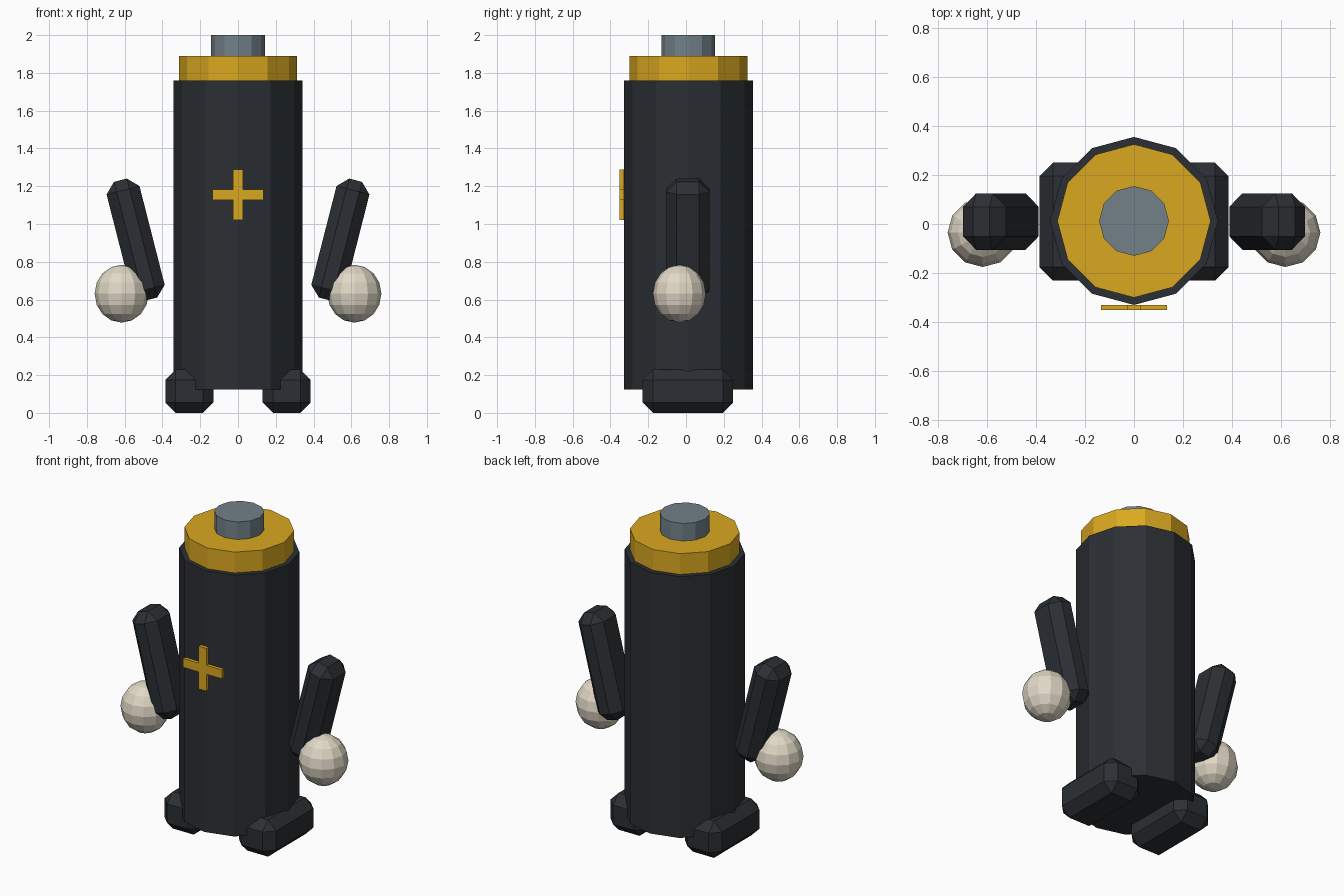
import bpy, bmesh
from math import radians
from mathutils import Matrix, Vector

if "Cube" in bpy.data.objects:
    bpy.data.objects.remove(bpy.data.objects["Cube"])

CY = 0.0125  # depth centre of the body


def material(name, rgb):
    m = bpy.data.materials.new(name)
    m.diffuse_color = (*rgb, 1)
    m.use_nodes = True
    m.node_tree.nodes["Principled BSDF"].inputs["Base Color"].default_value = m.diffuse_color
    return m


DARK = material("charcoal", (0.024, 0.028, 0.033))
GOLD = material("gold", (0.70, 0.39, 0.014))
STEEL = material("steel", (0.17, 0.22, 0.25))
IVORY = material("ivory", (0.75, 0.69, 0.57))


def finish(bm, name, mat, matrix=Matrix()):
    bm.transform(matrix)
    bmesh.ops.recalc_face_normals(bm, faces=bm.faces)
    me = bpy.data.meshes.new(name)
    bm.to_mesh(me)
    bm.free()
    me.materials.append(mat)
    ob = bpy.data.objects.new(name, me)
    bpy.context.collection.objects.link(ob)
    return ob


def drum(name, mat, radius, z0, z1):
    bm = bmesh.new()
    bmesh.ops.create_cone(bm, cap_ends=True, segments=12, radius1=radius,
                          radius2=radius, depth=z1 - z0)
    finish(bm, name, mat, Matrix.Translation((0, CY, (z0 + z1) / 2)))


def chamfered_box(name, mat, size, loc, tilt=0.0, chamfer=0.055):
    bm = bmesh.new()
    bmesh.ops.create_cube(bm, size=1)
    bmesh.ops.scale(bm, vec=Vector(size), verts=bm.verts)
    bmesh.ops.bevel(bm, geom=bm.edges[:], offset=chamfer, segments=1,
                    affect='EDGES')
    finish(bm, name, mat,
           Matrix.Translation(loc) @ Matrix.Rotation(tilt, 4, 'Y'))


def ball(name, mat, radii, loc):
    bm = bmesh.new()
    bmesh.ops.create_uvsphere(bm, u_segments=12, v_segments=8, radius=1)
    finish(bm, name, mat,
           Matrix.Translation(loc) @ Matrix.Diagonal((*radii, 1)))


# Body, collar and end cap
drum("body", DARK, 0.342, 0.125, 1.76)
drum("collar", GOLD, 0.312, 1.76, 1.89)
drum("end_cap", STEEL, 0.142, 1.89, 2.0)

# Plus sign on the front, extruded from its outline
a, b = 0.0275, 0.134
corner = [(b, a), (a, a), (a, b)]
outline = []
for _ in range(4):
    outline += corner
    corner = [(-z, x) for x, z in corner]
bm = bmesh.new()
face = bm.faces.new([bm.verts.new((x, -0.351, 1.155 + z)) for x, z in outline])
ext = bmesh.ops.extrude_face_region(bm, geom=[face], use_keep_orig=True)
bmesh.ops.translate(bm, vec=(0, 0.022, 0),
                    verts=[v for v in ext["geom"] if isinstance(v, bmesh.types.BMVert)])
finish(bm, "plus_sign", GOLD)

# Feet, arms and hands on both sides
for side, s in (("left", -1), ("right", 1)):
    chamfered_box(side + "_foot", DARK, (0.255, 0.48, 0.23),
                  (s * 0.2575, 0.01, 0.115))
    chamfered_box(side + "_arm", DARK, (0.18, 0.23, 0.65),
                  (s * 0.542, 0.01, 0.917), tilt=s * radians(14.3))
    ball(side + "_hand", IVORY, (0.143, 0.14, 0.153),
         (s * 0.616, -0.035, 0.631))
